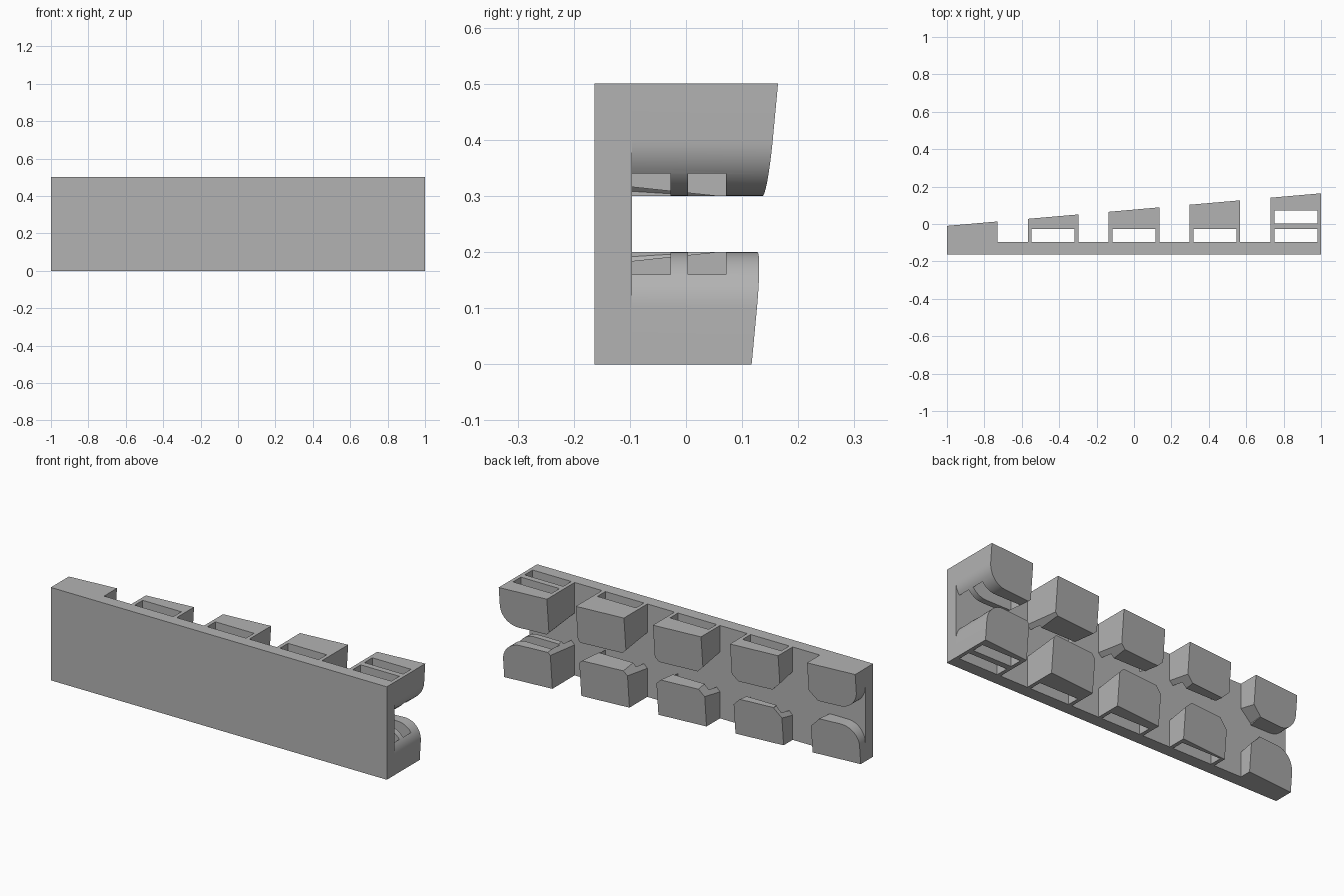
import bpy, bmesh
from math import sin, cos, pi

if "Cube" in bpy.data.objects:
    bpy.data.objects.remove(bpy.data.objects["Cube"], do_unlink=True)

grey = bpy.data.materials.new("plain grey")
grey.use_nodes = True
tone = (0.45, 0.45, 0.45, 1)
grey.diffuse_color = tone
grey.node_tree.nodes["Principled BSDF"].inputs["Base Color"].default_value = tone

FRONT, FACE = -0.163, -0.096      # plate front and rear
WIDTH, ROUND = 0.27, 0.1          # block width, outer corner radius
PITCH = (2 - WIDTH) / 4


def rear(x, z):
    """Sloping plane that ends every block."""
    return 0.077 + 0.087 * x - 0.094 * (0.5 - z)


def prism(name, outline, y_near, y_far):
    """Extrude an x-z outline along y; the ends are functions of x and z."""
    bm = bmesh.new()
    a = [bm.verts.new((x, y_near(x, z), z)) for x, z in outline]
    b = [bm.verts.new((x, y_far(x, z), z)) for x, z in outline]
    bm.faces.new(a)
    bm.faces.new(b[::-1])
    n = len(a)
    for i in range(n):
        j = (i + 1) % n
        bm.faces.new((a[j], a[i], b[i], b[j]))
    bmesh.ops.recalc_face_normals(bm, faces=bm.faces[:])
    mesh = bpy.data.meshes.new(name)
    bm.to_mesh(mesh)
    bm.free()
    mesh.materials.append(grey)
    ob = bpy.data.objects.new(name, mesh)
    bpy.context.collection.objects.link(ob)
    return ob


def box(name, x0, x1, y0, y1, z0, z1):
    return prism(name, [(x0, z0), (x1, z0), (x1, z1), (x0, z1)],
                 lambda x, z: y0, lambda x, z: y1)


def octagon_cutter(cx, near, far):
    """Tapered eight-sided clearance around a channel crossing."""
    def ring(r):
        return [(cx + r * cos((i + 0.5) * pi / 4) / cos(pi / 8),
                 0.25 + r * sin((i + 0.5) * pi / 4) / cos(pi / 8)) for i in range(8)]
    ob = prism("crossing_cutter", ring(near), lambda x, z: -0.12, lambda x, z: 0.2)
    for v, (x, z) in zip(ob.data.vertices[8:], ring(far)):
        v.co.x, v.co.z = x, z
    return ob


def cut(ob, cutter):
    cutter.hide_render = True
    bpy.context.view_layer.objects.active = ob
    mod = ob.modifiers.new("cut", "BOOLEAN")
    mod.operation, mod.solver, mod.object = "DIFFERENCE", "EXACT", cutter
    bpy.ops.object.modifier_apply(modifier=mod.name)
    bpy.data.objects.remove(cutter, do_unlink=True)


def block_outline(x0, side):
    """Upper block outline; side is the rounded outer end, or 0 for none."""
    x1, lo, hi = x0 + WIDTH, 0.3, 0.5
    if not side:
        return [(x0, lo), (x1, lo), (x1, hi), (x0, hi)]
    outer, inner = (x1, x0) if side > 0 else (x0, x1)
    arc = [(outer - side * ROUND * (1 - sin(t)), lo + ROUND * (1 - cos(t)))
           for t in [i * pi / 24 for i in range(13)]]
    return [(inner, lo)] + arc + [(outer, hi), (inner, hi)]


# Back plate
box("back_plate", -1, 1, FRONT, FACE, 0, 0.5)

# Two rows of five blocks
for row in ("upper", "lower"):
    for col in range(5):
        x0 = -1 + col * PITCH
        side = {0: -1, 4: 1}.get(col, 0)
        outline = block_outline(x0, side)
        if row == "lower":
            outline = [(x, 0.5 - z) for x, z in outline]
        block = prism(f"{row}_block_{col + 1}", outline, lambda x, z: FACE, rear)

        # Corner clearances at the channel crossings
        for k in (col - 1, col):
            if 0 <= k < 4:
                centre = -1 + k * PITCH + (PITCH + WIDTH) / 2
                cut(block, octagon_cutter(centre, 0.144 - 0.008 * k, 0.096))

        # Vertical slots
        slots = [(-0.11, -0.028)] if col else []
        if col == 4:
            slots.append((0.004, 0.071))
        for y0, y1 in slots:
            cut(block, box("slot_cutter", x0 + 0.02, x0 + WIDTH - 0.02, y0, y1, -0.1, 0.6))

        # Smooth rounded ends, crisp edges
        bpy.ops.object.select_all(action="DESELECT")
        block.select_set(True)
        bpy.context.view_layer.objects.active = block
        bpy.ops.object.shade_smooth_by_angle(angle=pi / 6)
